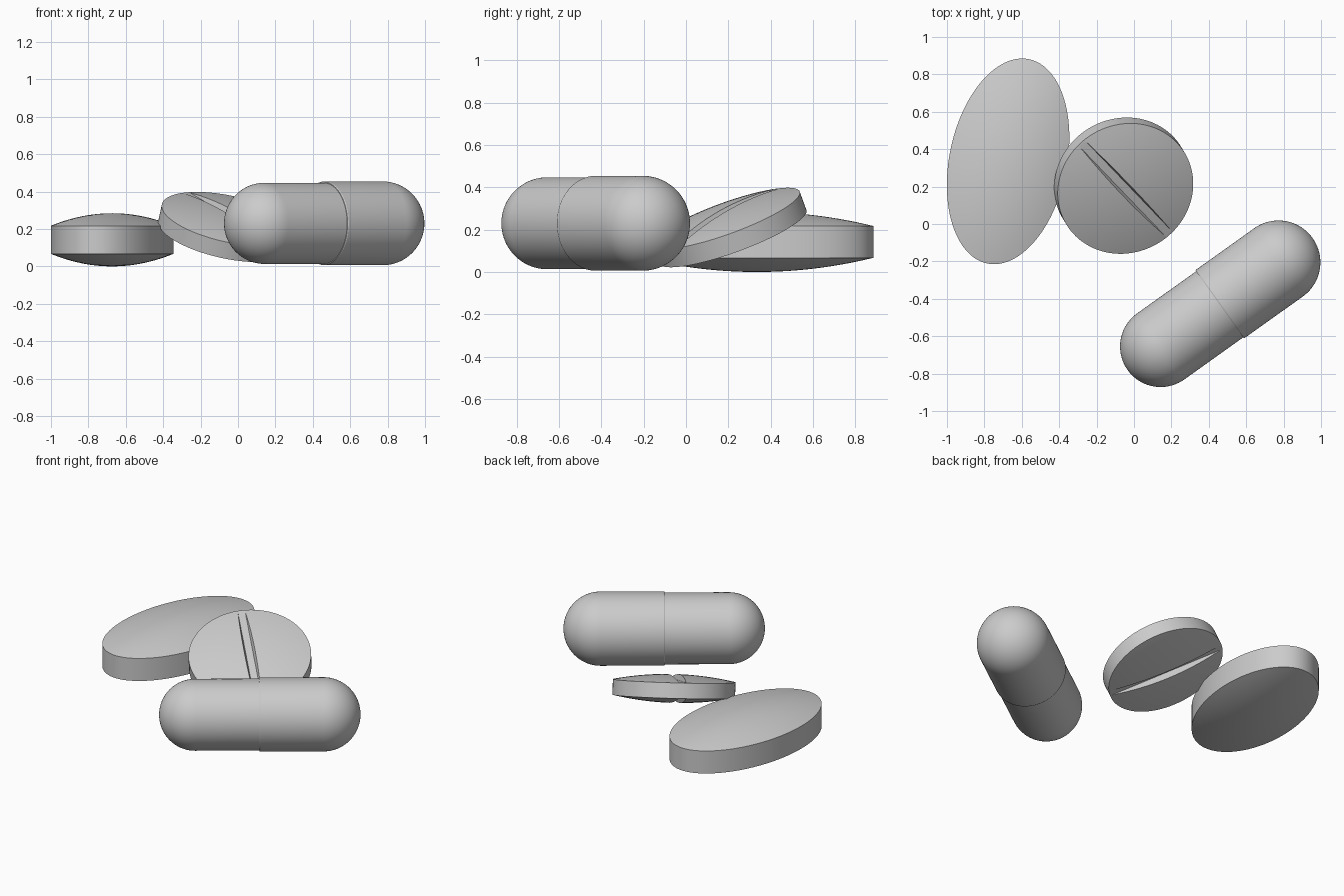
import bpy, bmesh
from math import sin, cos, pi, radians
from mathutils import Matrix, Vector

if "Cube" in bpy.data.objects:
    bpy.data.objects.remove(bpy.data.objects["Cube"])


def finish(bm, name):
    bmesh.ops.remove_doubles(bm, verts=bm.verts, dist=1e-5)
    bmesh.ops.recalc_face_normals(bm, faces=bm.faces)
    mesh = bpy.data.meshes.new(name)
    bm.to_mesh(mesh)
    bm.free()
    ob = bpy.data.objects.new(name, mesh)
    bpy.context.collection.objects.link(ob)
    return ob


def lathe(name, profile, steps=96):
    """Spin (radius, height) points around z."""
    bm = bmesh.new()
    vs = [bm.verts.new((r, 0, z)) for r, z in profile]
    es = [bm.edges.new(p) for p in zip(vs, vs[1:])]
    bmesh.ops.spin(bm, geom=vs + es, cent=(0, 0, 0), axis=(0, 0, 1),
                   angle=2 * pi, steps=steps, use_duplicate=False)
    return finish(bm, name)


def tablet_profile(radius, band, dome, n=14):
    """Straight band with a shallow dome above and below."""
    top = [(radius * i / n, band + dome * (1 - (i / n) ** 2)) for i in range(n + 1)]
    return top + [(r, -z) for r, z in reversed(top)]


def smooth(ob):
    bpy.ops.object.select_all(action='DESELECT')
    ob.select_set(True)
    bpy.context.view_layer.objects.active = ob
    bpy.ops.object.shade_smooth_by_angle(angle=radians(25))


# oval tablet, lying flat
oval = lathe("oval_tablet", tablet_profile(1, 0.075, 0.067))
oval.data.transform(Matrix.Diagonal((0.5575, 0.3145, 1, 1)))
oval.matrix_world = (Matrix.Translation((-0.673, 0.335, 0.142))
                     @ Matrix.Rotation(radians(78.5), 4, 'Z'))
smooth(oval)

# round tablet, scored across both faces
round_tablet = lathe("round_tablet", tablet_profile(0.37, 0.047, 0.039))
for side in (1, -1):
    bm = bmesh.new()
    section = [(-0.022, 0.05), (0.022, 0.05), (0.044, 0.12), (-0.044, 0.12)]
    face = bm.faces.new([bm.verts.new((-0.5, y, z * side)) for y, z in section])
    ext = bmesh.ops.extrude_face_region(bm, geom=[face])["geom"]
    bmesh.ops.translate(bm, vec=(1, 0, 0),
                        verts=[v for v in ext if isinstance(v, bmesh.types.BMVert)])
    bmesh.ops.rotate(bm, verts=bm.verts, cent=(0, 0, 0),
                     matrix=Matrix.Rotation(radians(-47.2), 3, 'Z'))
    cutter = finish(bm, "score_cutter")
    cutter.hide_render = True
    mod = round_tablet.modifiers.new("score", 'BOOLEAN')
    mod.operation, mod.solver, mod.object = 'DIFFERENCE', 'EXACT', cutter
    bpy.context.view_layer.objects.active = round_tablet
    bpy.ops.object.modifier_apply(modifier="score")
    bpy.data.objects.remove(cutter)
# lean it towards the front right
az = radians(-59)
round_tablet.matrix_world = (Matrix.Translation((-0.055, 0.205, 0.21))
                             @ Matrix.Rotation(radians(23), 4, Vector((-sin(az), cos(az), 0))))
smooth(round_tablet)

# capsule halves: narrower body sliding into a wider cap


def shell(name, radius, flip, inner):
    arc = [(radius * sin(pi / 2 * i / 20), 0.387 + radius * cos(pi / 2 * i / 20))
           for i in range(21)]
    prof = [(r if i else 0, z) for i, (r, z) in enumerate(arc)] + inner
    ob = lathe(name, [(r, z * flip) for r, z in prof])
    ob.matrix_world = (Matrix.Translation((0.4575, -0.43, 0.23))
                       @ Matrix.Rotation(radians(35.5), 4, 'Z')
                       @ Matrix.Rotation(pi / 2, 4, 'Y'))
    smooth(ob)


shell("capsule_cap", 0.224, 1, [(0.224, 0.006), (0.221, 0.0), (0, 0.0)])
shell("capsule_body", 0.217, -1, [(0.217, -0.05), (0, -0.05)])
